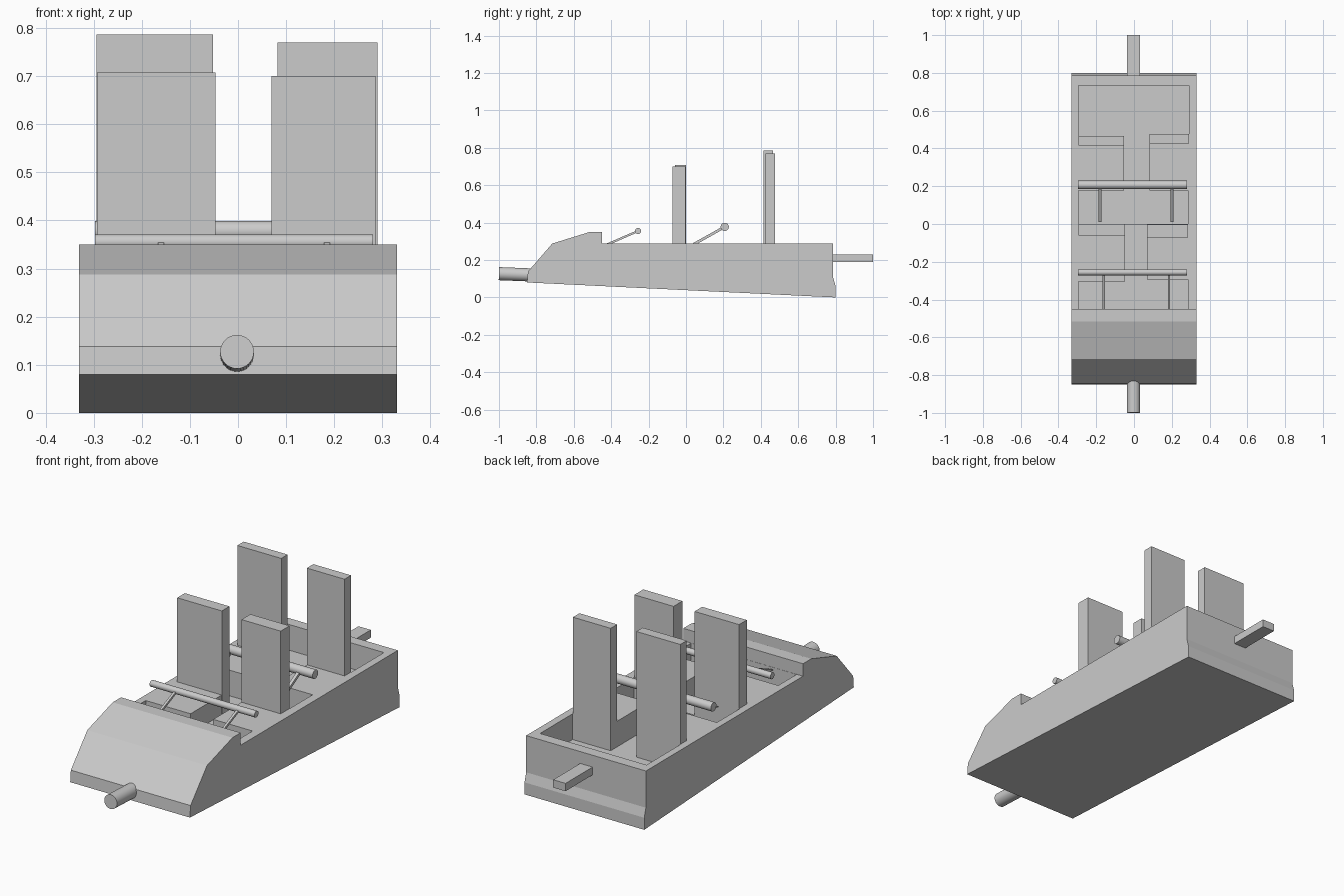
import bpy, bmesh
from mathutils import Vector

if "Cube" in bpy.data.objects:
    bpy.data.objects.remove(bpy.data.objects["Cube"])


def prism(name, pts, place, offset):
    """Extrude a flat outline; place maps each 2D point to 3D."""
    bm = bmesh.new()
    face = bm.faces.new([bm.verts.new(place(a, b)) for a, b in pts])
    new = bmesh.ops.extrude_face_region(bm, geom=[face])["geom"]
    bmesh.ops.translate(bm, vec=offset,
                        verts=[v for v in new if isinstance(v, bmesh.types.BMVert)])
    bmesh.ops.recalc_face_normals(bm, faces=bm.faces)
    me = bpy.data.meshes.new(name)
    bm.to_mesh(me)
    bm.free()
    ob = bpy.data.objects.new(name, me)
    bpy.context.collection.objects.link(ob)
    return ob


def box(name, x0, x1, y0, y1, z0, z1):
    return prism(name, [(x0, y0), (x1, y0), (x1, y1), (x0, y1)],
                 lambda a, b: (a, b, z0), (0, 0, z1 - z0))


def rod(name, p, q, r, sides=32):
    p, q = Vector(p), Vector(q)
    d = q - p
    bpy.ops.mesh.primitive_cylinder_add(vertices=sides, radius=r, depth=d.length,
                                        location=(p + q) / 2)
    ob = bpy.context.object
    ob.name = name
    ob.rotation_euler = d.to_track_quat('Z', 'Y').to_euler()
    bpy.ops.object.shade_smooth_by_angle()
    return ob


# Car body: side profile extruded across the width
profile = [(-0.85, 0.08), (-0.845, 0.138), (-0.715, 0.288), (-0.515, 0.35),
           (-0.45, 0.35), (-0.45, 0.288), (0.787, 0.288), (0.787, 0.105),
           (0.80, 0.06), (0.80, 0.0)]
body = prism("car_body", profile, lambda y, z: (-0.33, y, z), (0.66, 0, 0))

# Footwells joined to the aisles between the seats
front_well = [(-0.295, -0.449), (0.287, -0.449), (0.287, -0.295), (0.07, -0.295),
              (0.07, 0.0), (-0.048, 0.0), (-0.048, -0.305), (-0.295, -0.305)]
rear_well = [(-0.295, 0.0), (0.287, 0.0), (0.287, 0.178), (0.082, 0.178),
             (0.082, 0.475), (0.292, 0.475), (0.292, 0.732), (-0.295, 0.732),
             (-0.295, 0.465), (-0.052, 0.465), (-0.052, 0.178), (-0.295, 0.178)]
for i, (pts, floor) in enumerate([(front_well, 0.19), (rear_well, 0.16)]):
    cutter = prism("well_cutter", pts, lambda a, b: (a, b, floor), (0, 0, 0.5))
    cutter.hide_render = True
    mod = body.modifiers.new("well", 'BOOLEAN')
    mod.operation = 'DIFFERENCE'
    mod.solver = 'EXACT'
    mod.object = cutter
    bpy.context.view_layer.objects.active = body
    bpy.ops.object.modifier_apply(modifier=mod.name)
    bpy.data.objects.remove(cutter)

# Seat backs
for name, x0, x1, y0, y1, z0, z1 in [
        ("front_left_seat_back", -0.293, -0.047, -0.06, 0.0, 0.19, 0.707),
        ("front_right_seat_back", 0.07, 0.286, -0.072, -0.002, 0.19, 0.70),
        ("rear_left_seat_back", -0.294, -0.052, 0.415, 0.465, 0.16, 0.786),
        ("rear_right_seat_back", 0.082, 0.29, 0.425, 0.476, 0.16, 0.77)]:
    box(name, x0, x1, y0, y1, z0, z1)

# Lap bars with slanted square struts
for row, y0, y1, z1, r, w, xs in [
        ("front", -0.455, -0.256, 0.355, 0.016, 0.006, (-0.16, 0.185)),
        ("rear", 0.01, 0.207, 0.377, 0.022, 0.008, (-0.18, 0.20))]:
    rod(row + "_lap_bar", (-0.297, y1, z1), (0.281, y1, z1), r)
    side = [(y0, 0.275), (y0 + 0.03, 0.275), (y1, z1 - w), (y1, z1 + w)]
    for x in xs:
        prism(row + "_bar_strut", side, lambda y, z: (x - w, y, z), (2 * w, 0, 0))

# Couplings at both ends
rod("front_coupling", (-0.002, -1.0, 0.127), (-0.002, -0.80, 0.119), 0.035)
box("rear_coupling", -0.036, 0.032, 0.76, 1.0, 0.19, 0.229)
